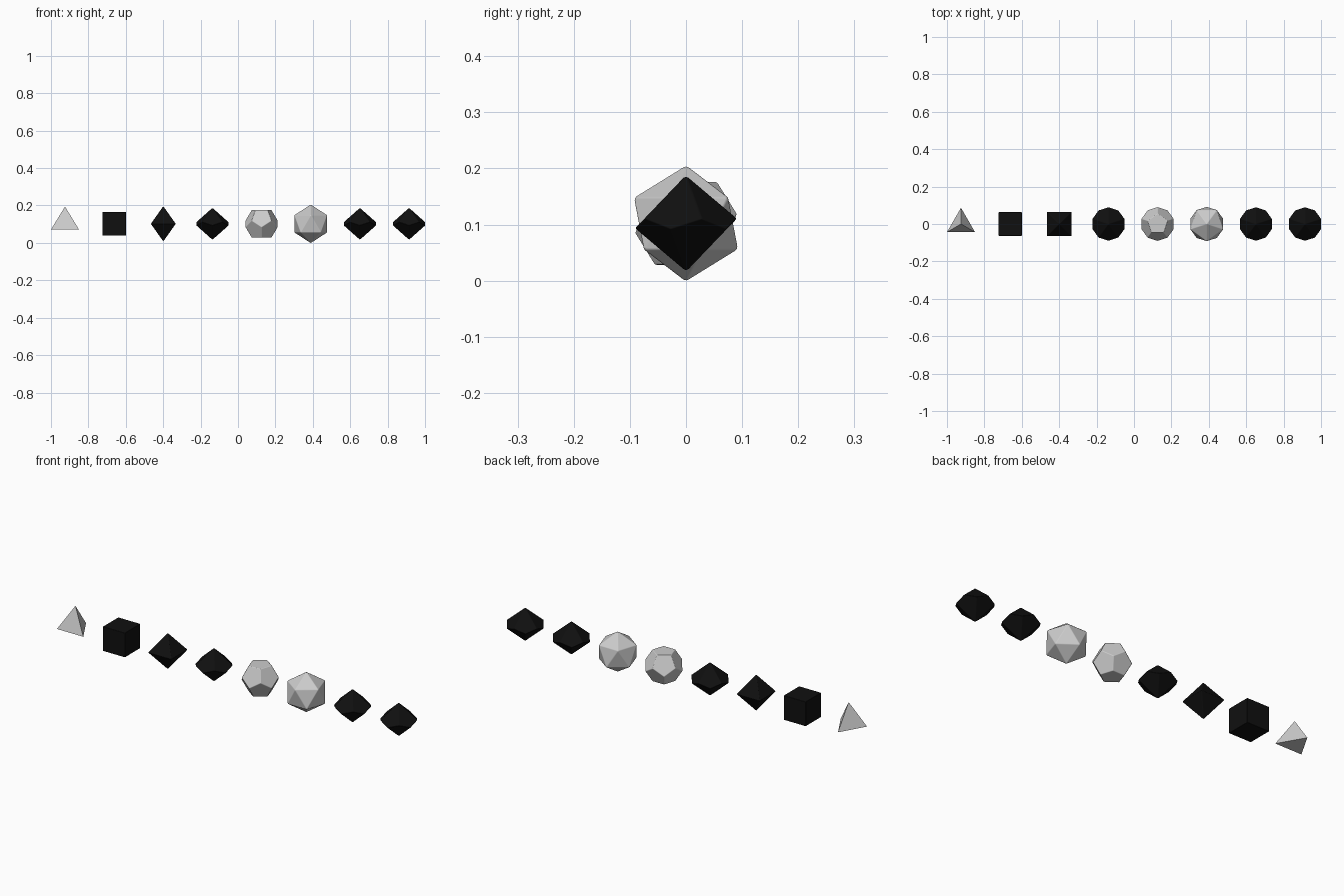
import bpy, bmesh
from math import sin, cos, radians, sqrt
from mathutils import Vector

if "Cube" in bpy.data.objects:
    bpy.data.objects.remove(bpy.data.objects["Cube"])

ZC = 0.102          # common centre height
STEP = 0.2628       # spacing along the row

black = bpy.data.materials.new("black")
black.diffuse_color = (0.005, 0.005, 0.005, 1)
black.use_nodes = True
black.node_tree.nodes["Principled BSDF"].inputs["Base Color"].default_value = black.diffuse_color


def ring(n, r, z, start):
    return [Vector((r * cos(radians(start + 360 * k / n)),
                    r * sin(radians(start + 360 * k / n)), z)) for k in range(n)]


def mirrored(pts):
    return pts + [-p for p in pts]


def die(name, slot, pts, bevel=0.003, dark=False):
    bm = bmesh.new()
    for p in pts:
        bm.verts.new(p)
    bmesh.ops.convex_hull(bm, input=bm.verts[:])
    bmesh.ops.dissolve_limit(bm, angle_limit=radians(3), verts=bm.verts[:], edges=bm.edges[:])
    bmesh.ops.recalc_face_normals(bm, faces=bm.faces[:])
    me = bpy.data.meshes.new(name)
    bm.to_mesh(me)
    bm.free()
    ob = bpy.data.objects.new(name, me)
    bpy.context.collection.objects.link(ob)
    ob.location = (-0.925 + STEP * slot, 0, ZC)
    if dark:
        me.materials.append(black)
    if bevel:
        m = ob.modifiers.new("soft_edges", 'BEVEL')
        m.width = bevel
        m.segments = 2
        m.limit_method = 'NONE'
        m.harden_normals = True
        me.polygons.foreach_set("use_smooth", [True] * len(me.polygons))
    return ob


# four-sided die: regular tetrahedron
a = 0.15
h = a * sqrt(2 / 3)
die("four_sided_die", 0, ring(3, a / sqrt(3), -h / 4, 90) + [Vector((0, 0, h * 0.75))], bevel=0)

# six-sided die: cube
s = 0.063
die("six_sided_die", 1, mirrored(ring(4, s * sqrt(2), s, 45)), dark=True)

# eight-sided die: octahedron turned 45 degrees
R = 0.094
die("eight_sided_die", 2, ring(4, R, 0, 45) + [Vector((0, 0, R)), Vector((0, 0, -R))], dark=True)

# ten-sided dice: pentagonal trapezohedra
H = 0.086
dz = H * (1 - cos(radians(36))) / (1 + cos(radians(36)))
ten = mirrored(ring(5, 0.091, dz, 90) + [Vector((0, 0, H))])
for name, slot in (("ten_sided_die", 3), ("ten_sided_die_tens", 6), ("ten_sided_die_hundreds", 7)):
    die(name, slot, ten, dark=True)

# twelve-sided die: dodecahedron resting on a face
die("twelve_sided_die", 4, mirrored(ring(5, 0.0563, 0.0737, 90) + ring(5, 0.0911, 0.0174, 90)))

# twenty-sided die: icosahedron with vertices at the poles
R = 0.1035
die("twenty_sided_die", 5,
    mirrored(ring(5, R * 2 / sqrt(5), R / sqrt(5), -90) + [Vector((0, 0, R))]))
